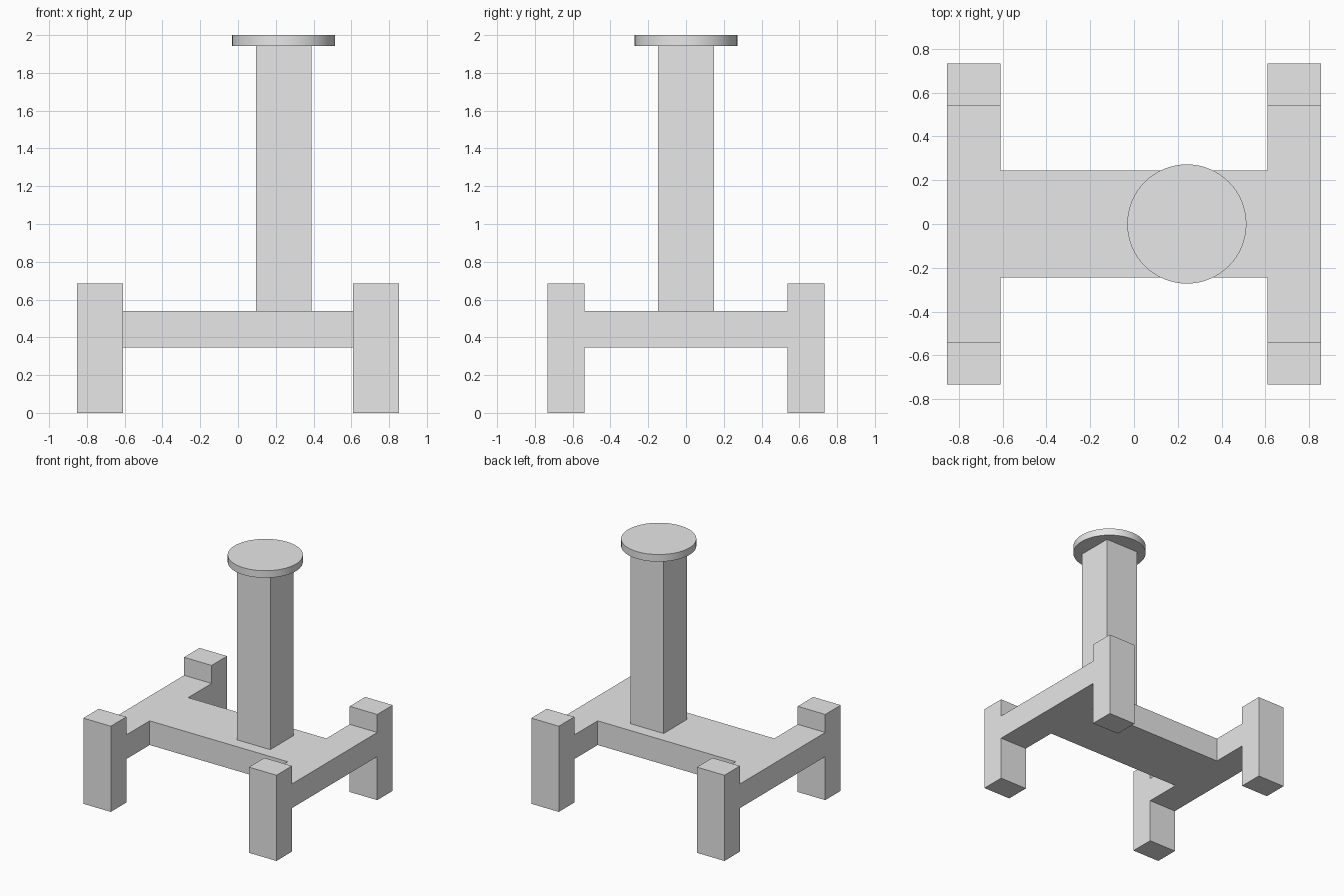
import bpy
import bmesh
import math

cube = bpy.data.objects.get("Cube")
if cube:
    bpy.data.objects.remove(cube, do_unlink=True)

grey = bpy.data.materials.new("light_grey")
grey.use_nodes = True
colour = (0.8, 0.8, 0.8, 1.0)
grey.diffuse_color = colour
grey.node_tree.nodes["Principled BSDF"].inputs["Base Color"].default_value = colour


def prism(name, outline, bottom, top):
    """Extrude a counter-clockwise xy outline between two heights."""
    bm = bmesh.new()
    base = bm.faces.new([bm.verts.new((x, y, bottom)) for x, y in outline])
    result = bmesh.ops.extrude_face_region(bm, geom=[base], use_keep_orig=True)
    raised = [v for v in result["geom"] if isinstance(v, bmesh.types.BMVert)]
    bmesh.ops.translate(bm, verts=raised, vec=(0, 0, top - bottom))
    bmesh.ops.recalc_face_normals(bm, faces=bm.faces)
    mesh = bpy.data.meshes.new(name)
    bm.to_mesh(mesh)
    bm.free()
    mesh.materials.append(grey)
    obj = bpy.data.objects.new(name, mesh)
    bpy.context.collection.objects.link(obj)
    return obj


def rectangle(cx, cy, half_x, half_y):
    return [(cx - half_x, cy - half_y), (cx + half_x, cy - half_y),
            (cx + half_x, cy + half_y), (cx - half_x, cy + half_y)]


outer_x, inner_x = 0.853, 0.61
outer_y, inner_y = 0.733, 0.538
deck_y = 0.243
frame_bottom, frame_top, post_top = 0.347, 0.54, 0.684
column_x, disc_bottom = 0.241, 1.943

# H-shaped frame: two side rails joined by a wide deck
half = [(inner_x, -deck_y), (inner_x, -inner_y), (outer_x, -inner_y),
        (outer_x, inner_y), (inner_x, inner_y), (inner_x, deck_y)]
prism("frame", half + [(-x, -y) for x, y in half], frame_bottom, frame_top)

# Four corner posts
for side, sx in (("left", 1), ("right", -1)):
    for end, sy in (("front", -1), ("back", 1)):
        outline = rectangle(sx * (outer_x + inner_x) / 2, sy * (outer_y + inner_y) / 2,
                            (outer_x - inner_x) / 2, (outer_y - inner_y) / 2)
        prism(f"{end}_{side}_post", outline, 0, post_top)

# Square column standing off-centre on the deck
prism("column", rectangle(column_x, 0, 0.147, 0.147), frame_top, disc_bottom)

# Round cap on the column
sides = 64
circle = [(column_x + 0.272 * math.cos(math.tau * i / sides),
           0.272 * math.sin(math.tau * i / sides)) for i in range(sides)]
cap = prism("round_cap", circle, disc_bottom, 2.0)
bpy.ops.object.select_all(action="DESELECT")
cap.select_set(True)
bpy.context.view_layer.objects.active = cap
bpy.ops.object.shade_smooth_by_angle(angle=math.radians(30))
